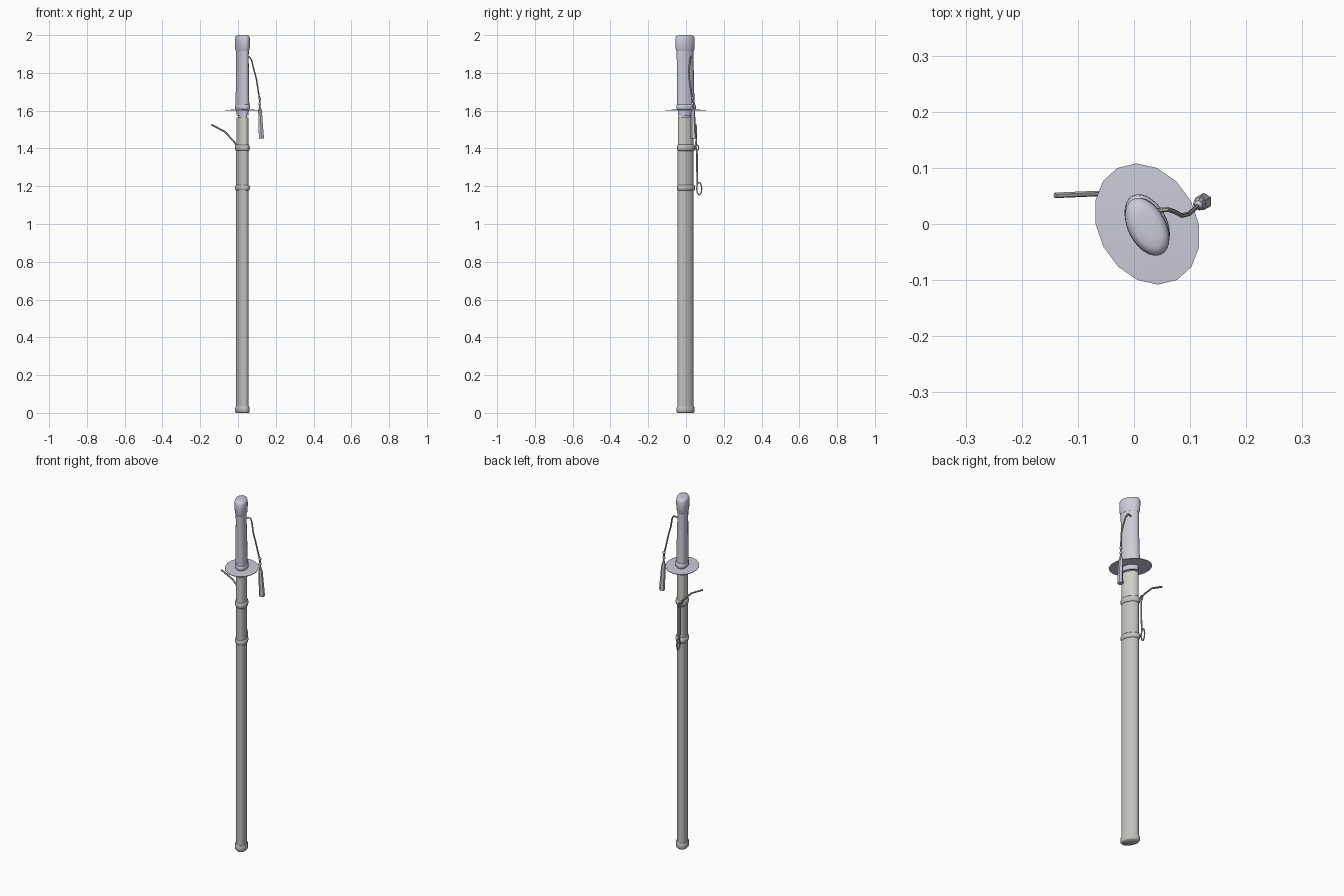
import bpy, bmesh, math
from mathutils import Vector

if "Cube" in bpy.data.objects:
    bpy.data.objects.remove(bpy.data.objects["Cube"])

TILT = math.radians(28)   # the long axis of every oval section is turned by this
CX = 0.0235               # sword axis


def material(name, rgb):
    m = bpy.data.materials.new(name)
    m.diffuse_color = (*rgb, 1)
    m.use_nodes = True
    m.node_tree.nodes["Principled BSDF"].inputs["Base Color"].default_value = m.diffuse_color
    return m


STEEL = material("pale_lavender_steel", (0.60, 0.60, 0.70))
SCABBARD = material("warm_grey_scabbard", (0.53, 0.53, 0.51))
THROAT = material("light_cream_grey", (0.62, 0.62, 0.58))
CORD = material("cord_grey", (0.42, 0.42, 0.42))


def finish(ob, mat, angle=40):
    ob.data.materials.clear()
    ob.data.materials.append(mat)
    bpy.ops.object.select_all(action='DESELECT')
    ob.select_set(True)
    bpy.context.view_layer.objects.active = ob
    bpy.ops.object.shade_smooth_by_angle(angle=math.radians(angle))
    return ob


def oval_loft(name, rings, mat, sides=28, angle=40):
    """Loft of tilted ovals, each ring is (z, half length, half width, y shift)."""
    bm = bmesh.new()
    loops = []
    for z, a, b, dy in rings:
        loop = []
        for i in range(sides):
            t = 2 * math.pi * i / sides
            u, v = b * math.cos(t), a * math.sin(t)
            x = u * math.cos(TILT) - v * math.sin(TILT)
            y = u * math.sin(TILT) + v * math.cos(TILT)
            loop.append(bm.verts.new((CX + x, y + dy, z)))
        loops.append(loop)
    for lo, hi in zip(loops, loops[1:]):
        for i in range(sides):
            j = (i + 1) % sides
            bm.faces.new((lo[i], lo[j], hi[j], hi[i]))
    bm.faces.new(loops[0][::-1])
    bm.faces.new(loops[-1])
    me = bpy.data.meshes.new(name)
    bm.to_mesh(me)
    bm.free()
    ob = bpy.data.objects.new(name, me)
    bpy.context.collection.objects.link(ob)
    return finish(ob, mat, angle)


def band(name, z0, z1, a, b, mat, dy=0.0):
    """Rounded oval collar."""
    h = z1 - z0
    return oval_loft(name, [(z0, a - .006, b - .006, dy), (z0 + h * .2, a - .001, b - .001, dy),
                            (z0 + h * .5, a, b, dy), (z0 + h * .8, a - .001, b - .001, dy),
                            (z1, a - .006, b - .006, dy)], mat, angle=60)


def tube(name, points, radius, mat, closed=False):
    """Round cord along a path."""
    cu = bpy.data.curves.new(name, 'CURVE')
    cu.dimensions = '3D'
    cu.bevel_depth = radius
    cu.bevel_resolution = 1
    cu.use_fill_caps = True
    sp = cu.splines.new('POLY')
    sp.points.add(len(points) - 1)
    for p, co in zip(sp.points, points):
        p.co = (*co, 1)
    sp.use_cyclic_u = closed
    ob = bpy.data.objects.new(name, cu)
    bpy.context.collection.objects.link(ob)
    bpy.ops.object.select_all(action='DESELECT')
    ob.select_set(True)
    bpy.context.view_layer.objects.active = ob
    bpy.ops.object.convert(target='MESH')
    return finish(bpy.context.object, mat, 50)


def cone_between(name, p, q, r1, r2, sides, mat):
    p, q = Vector(p), Vector(q)
    d = q - p
    bpy.ops.mesh.primitive_cone_add(vertices=sides, radius1=r1, radius2=r2, depth=d.length,
                                    location=(p + q) / 2,
                                    rotation=d.to_track_quat('Z', 'Y').to_euler())
    ob = bpy.context.object
    ob.name = name
    return finish(ob, mat, 40)


# Scabbard: long body, end cap, two bands and the lighter throat
oval_loft("scabbard_body", [(0.02, .0457, .0285, -.002), (1.40, .0457, .0285, -.002)], SCABBARD)
oval_loft("scabbard_end_cap", [(0, .046, .029, -.002), (.006, .0515, .034, -.002),
                               (.025, .0515, .034, -.002), (.036, .047, .030, -.002)],
          SCABBARD, angle=60)
band("lower_band", 1.177, 1.207, .0524, .0343, SCABBARD)
band("upper_band", 1.387, 1.420, .0524, .0343, SCABBARD)
oval_loft("scabbard_throat", [(1.40, .0450, .0280, -.002), (1.565, .0450, .0280, -.002)], THROAT)

# Blade collar between throat and guard
oval_loft("blade_collar", [(1.56, .036, .019, -.006), (1.602, .036, .019, -.006)], STEEL)

# Guard plate
oval_loft("guard", [(1.600, .113, .088, 0), (1.603, .113, .088, 0), (1.606, .060, .040, 0)],
          STEEL, sides=16, angle=30)
oval_loft("guard_under_washer", [(1.575, .042, .027, -.002), (1.601, .045, .030, 0)], STEEL)

# Hilt: collar, grip, pommel
band("grip_collar", 1.604, 1.634, .0560, .0350, STEEL, .001)
oval_loft("grip", [(1.625, .0510, .0310, 0), (1.70, .0490, .0305, -.002),
                   (1.80, .0480, .0290, -.003), (1.88, .0480, .0275, -.005),
                   (1.93, .0490, .0285, -.005)], STEEL)
oval_loft("pommel", [(1.915, .0490, .0290, -.005), (1.928, .0545, .0325, -.005),
                     (1.960, .0555, .0340, -.005), (1.984, .0555, .0335, -.005),
                     (1.994, .0510, .0300, -.005), (1.999, .0400, .0220, -.005),
                     (2.000, .0200, .0100, -.005)], STEEL, angle=60)

# Sword knot: cord, two knots and tassel
tube("knot_cord", [(.040, .024, 1.882), (.060, .026, 1.885), (.072, .022, 1.868),
                   (.085, .015, 1.815), (.098, .018, 1.765), (.108, .027, 1.70),
                   (.115, .034, 1.655), (.116, .036, 1.60)], .0042, CORD)
for i, z in enumerate((1.665, 1.635)):
    bpy.ops.mesh.primitive_uv_sphere_add(segments=10, ring_count=6, radius=.008,
                                         location=(.115, .034, z))
    bpy.context.object.name = f"cord_knot_{i + 1}"
    finish(bpy.context.object, STEEL, 60)
cone_between("tassel_head", (.117, .036, 1.59), (.116, .035, 1.615), .012, .006, 8, STEEL)
cone_between("tassel", (.124, .040, 1.452), (.117, .036, 1.592), .0155, .0115, 6, STEEL)

# Hanger: loose strap from the upper band, back cord and ring on the lower band
strap = tube("loose_strap", [(-.002, .050, 1.405), (-.022, .054, 1.438), (-.072, .054, 1.490),
                             (-.141, .051, 1.526)], .005, SCABBARD)
tube("back_cord", [(-.002, .048, 1.415), (.000, .058, 1.39), (.000, .058, 1.30),
                   (.000, .060, 1.21)], .0045, SCABBARD)
ring = [(0, .070 + .013 * math.cos(t), 1.187 + .033 * math.sin(t))
        for t in (2 * math.pi * i / 16 for i in range(16))]
tube("hanger_ring", ring, .0038, SCABBARD, True)
upper = [(0, .058 + .009 * math.cos(t), 1.404 + .014 * math.sin(t))
         for t in (2 * math.pi * i / 12 for i in range(12))]
tube("upper_ring", upper, .0035, SCABBARD, True)
